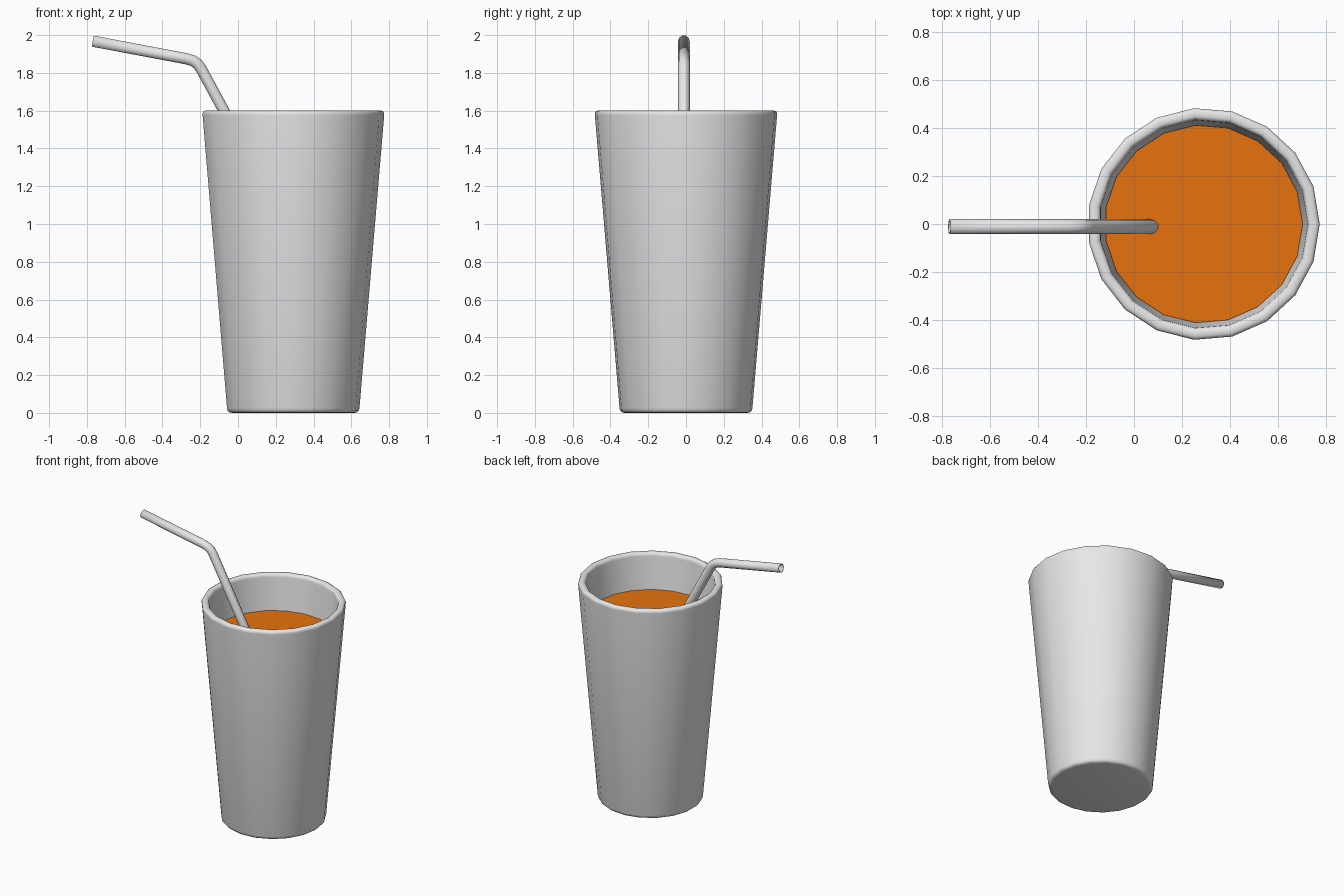
import bpy
import bmesh
from math import cos, sin, pi, radians

cube = bpy.data.objects.get("Cube")
if cube:
    bpy.data.objects.remove(cube, do_unlink=True)

SIDES = 19
CUP_X = 0.29


def material(name, colour):
    mat = bpy.data.materials.new(name)
    mat.use_nodes = True
    mat.diffuse_color = colour
    mat.node_tree.nodes["Principled BSDF"].inputs["Base Color"].default_value = colour
    return mat


def smooth(obj, degrees):
    bpy.ops.object.select_all(action="DESELECT")
    obj.select_set(True)
    bpy.context.view_layer.objects.active = obj
    bpy.ops.object.shade_smooth_by_angle(angle=radians(degrees))


def lathe(name, profile, mat):
    """Turn (radius, height) points round the cup axis and cap both ends."""
    bm = bmesh.new()
    rings = []
    for r, z in profile:
        rings.append([bm.verts.new((r * cos(2 * pi * i / SIDES),
                                    r * sin(2 * pi * i / SIDES), z))
                      for i in range(SIDES)])
    for a, b in zip(rings, rings[1:]):
        for i in range(SIDES):
            j = (i + 1) % SIDES
            bm.faces.new((a[i], a[j], b[j], b[i]))
    bm.faces.new(rings[0][::-1])
    bm.faces.new(rings[-1])
    bmesh.ops.recalc_face_normals(bm, faces=bm.faces)
    mesh = bpy.data.meshes.new(name)
    bm.to_mesh(mesh)
    bm.free()
    mesh.materials.append(mat)
    obj = bpy.data.objects.new(name, mesh)
    obj.location.x = CUP_X
    bpy.context.collection.objects.link(obj)
    return obj


grey = material("pale grey", (0.8, 0.8, 0.8, 1))
orange = material("orange drink", (0.8, 0.17, 0.004, 1))

# Tapered cup with rounded foot and rim, hollow inside
cup = lathe("cup", [
    (0.325, 0), (0.34, 0.003), (0.349, 0.011), (0.353, 0.025),
    (0.484, 1.575), (0.484, 1.587), (0.479, 1.595), (0.47, 1.6),
    (0.45, 1.6), (0.441, 1.595), (0.436, 1.587), (0.434, 1.575),
    (0.308, 0.06), (0.29, 0.05)], grey)
smooth(cup, 40)

# Drink filling the cup up to its level surface
drink = lathe("drink", [(0.306, 0.06), (0.413, 1.34)], orange)
smooth(drink, 40)

# Bent straw, an open tube that runs down into the drink
path = [(-0.769, 1.968), (-0.275, 1.875), (-0.24, 1.865), (-0.213, 1.847),
        (-0.194, 1.82), (-0.071, 1.593), (0.5, 0.54)]
curve = bpy.data.curves.new("straw", "CURVE")
curve.dimensions = "3D"
curve.bevel_depth = 0.031
curve.bevel_resolution = 3
spline = curve.splines.new("POLY")
spline.points.add(len(path) - 1)
for point, (x, z) in zip(spline.points, path):
    point.co = (x, -0.011, z, 1)
curve.materials.append(grey)
straw = bpy.data.objects.new("straw", curve)
bpy.context.collection.objects.link(straw)
bpy.ops.object.select_all(action="DESELECT")
straw.select_set(True)
bpy.context.view_layer.objects.active = straw
bpy.ops.object.convert(target="MESH")
straw = bpy.context.view_layer.objects.active
straw.name = "straw"
bm = bmesh.new()
bm.from_mesh(straw.data)
bmesh.ops.recalc_face_normals(bm, faces=bm.faces)
# An open tube can be oriented either way, so make it face outward
top = max(bm.faces, key=lambda f: f.calc_center_median().z)
if top.normal.z < 0:
    bmesh.ops.reverse_faces(bm, faces=bm.faces)
bm.to_mesh(straw.data)
bm.free()
smooth(straw, 50)
wall = straw.modifiers.new("tube wall", "SOLIDIFY")
wall.thickness = 0.006
wall.offset = -1
